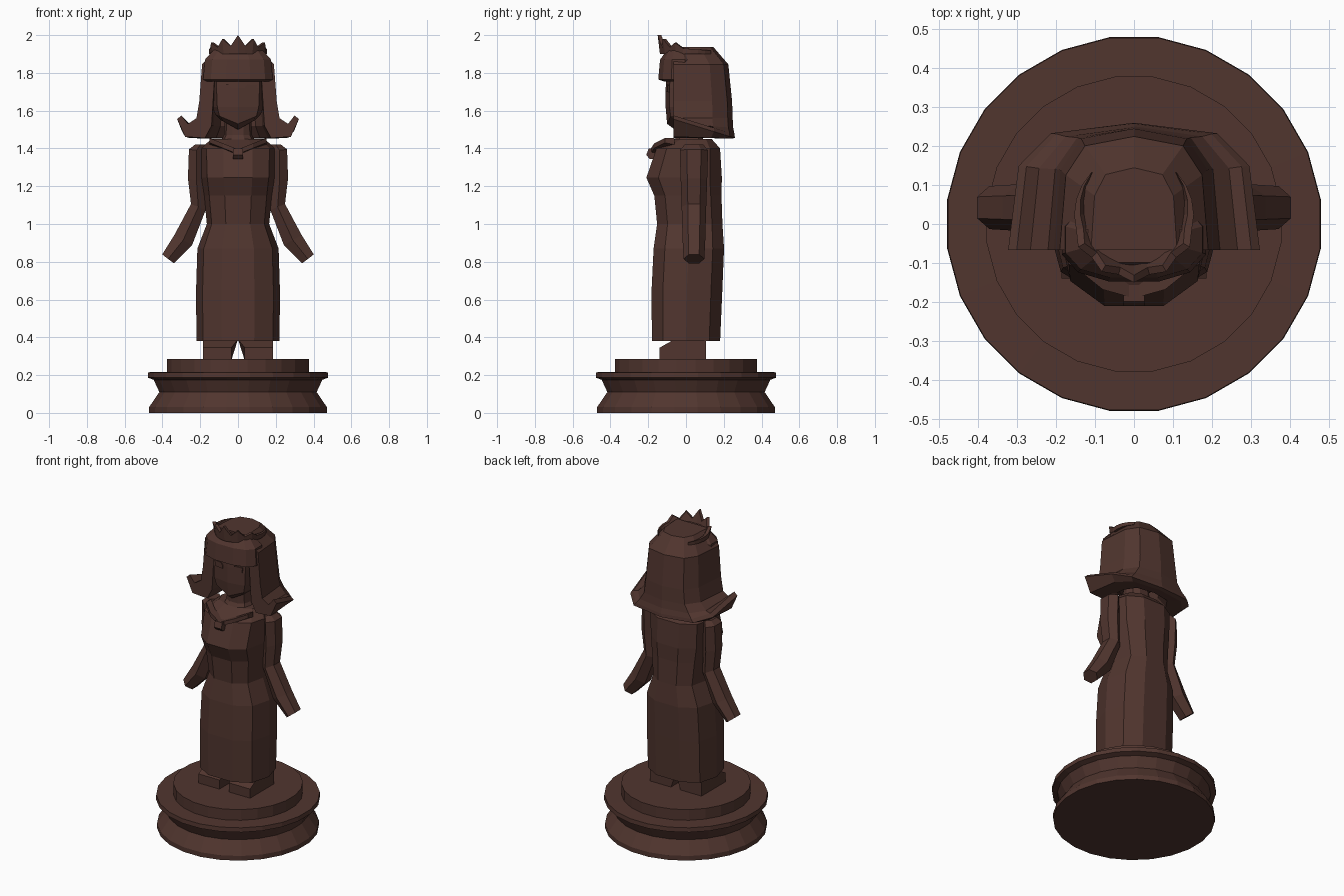
import bpy
import bmesh
import math

cube = bpy.data.objects.get("Cube")
if cube:
    bpy.data.objects.remove(cube, do_unlink=True)

brown = bpy.data.materials.new("dark brown")
brown.use_nodes = True
brown.diffuse_color = (.082, .036, .028, 1)
brown.node_tree.nodes["Principled BSDF"].inputs["Base Color"].default_value = brown.diffuse_color


def skin(name, rings, open_front=False):
    """Join rings of points into a closed faceted solid."""
    mesh_data = bmesh.new()
    rows = [[mesh_data.verts.new(point) for point in ring] for ring in rings]
    count = len(rows[0])
    for lower, upper in zip(rows, rows[1:]):
        for i in range(count - open_front):
            j = (i + 1) % count
            mesh_data.faces.new((lower[i], lower[j], upper[j], upper[i]))
    mesh_data.faces.new(rows[0])
    mesh_data.faces.new(rows[-1])
    if open_front:
        # One flat face joins the outer and inner front edges
        mesh_data.faces.new([row[0] for row in rows] + [row[-1] for row in reversed(rows)])
    bmesh.ops.recalc_face_normals(mesh_data, faces=mesh_data.faces)
    mesh = bpy.data.meshes.new(name)
    mesh_data.to_mesh(mesh)
    mesh_data.free()
    mesh.materials.append(brown)
    bpy.context.collection.objects.link(bpy.data.objects.new(name, mesh))


def rounded(value, power):
    """Push a sine or cosine outwards, for a squarer outline."""
    return math.copysign(abs(value) ** power, value)


def oval(z, width, depth, y=0, sides=10, power=.8, phase=.5, rise=0):
    """Horizontal ring; rise lifts its sides above its front."""
    ring = []
    for i in range(sides):
        angle = (i + phase) * math.tau / sides
        across = rounded(math.sin(angle), power)
        along = rounded(math.cos(angle), power)
        ring.append((width * across, y - depth * along, z + rise * abs(across)))
    return ring


def arch(z, width, depth, drop=0):
    """Horseshoe open to the front; drop lowers its back."""
    ring = []
    for i in range(7):
        angle = i * math.pi / 6
        across = rounded(math.cos(angle), .6)
        along = rounded(math.sin(angle), .6)
        ring.append((width * across, depth * along - .066, z - drop * along))
    return ring


# Round pedestal
pedestal_profile = [(.475, 0), (.475, .03), (.42, .11), (.45, .175),
                    (.482, .187), (.48, .215), (.38, .217), (.38, .286)]
skin("pedestal", [oval(z, radius, radius, sides=24, power=1) for radius, z in pedestal_profile])

# Dress: hem, thigh, hip, waist, ribs, bust, shoulder, top
skin("dress", [
    oval(.38, .22, .188),
    oval(.65, .222, .195, y=.005),
    oval(.87, .215, .194, y=.015),
    oval(1, .165, .18, y=.02),
    oval(1.15, .18, .185, y=.01),
    oval(1.245, .193, .208, y=-.01),
    oval(1.4, .198, .175, y=.012),
    oval(1.45, .14, .1, y=.04),
])

# Neck widening into the shoulders
skin("neck", [
    oval(1.42, .1, .09, y=.01),
    oval(1.47, .075, .07, y=.02),
    oval(1.57, .07, .07, y=.02),
])

# Shoulder cap, shoulder, upper arm, elbow, wrist and hand: x, z, half width
arm_joints = [(.2, 1.42, .03), (.22, 1.39, .043), (.22, 1.23, .05),
              (.21, 1.09, .045), (.29, .915, .058), (.37, .815, .042)]
eye_outline = [(.035, 1.7), (.095, 1.7), (.1, 1.735), (.05, 1.738), (.035, 1.72)]
toe_profile = [(-.14, .28), (-.14, .345), (-.06, .39), (.105, .39), (.105, .28)]

for sign, side in ((1, "left"), (-1, "right")):
    # Foot with a sloping toe, spreading from the middle at the ankle
    inner = [(sign * (.035 if z < .35 else 0), y, z) for y, z in toe_profile]
    outer = [(sign * .185, y, z) for y, z in toe_profile]
    skin(side + "_foot", [inner, outer])

    # Six-sided arm, each joint turned further outwards
    rings = []
    for i, (x, z, half_width) in enumerate(arm_joints):
        tilt = .13 * i
        depth = .08 - .005 * i if i else .05
        ring = []
        for corner in range(6):
            angle = (corner + .5) * math.tau / 6
            reach = half_width * rounded(math.cos(angle), .5)
            ring.append((sign * (x + reach * math.cos(tilt)),
                         .042 + depth * math.sin(angle),
                         z + reach * math.sin(tilt)))
        rings.append(ring)
    skin(side + "_arm", rings)

    # Slanted eye plate following the cheek
    skin(side + "_eye", [[(sign * x, .175 * x - offset, z) for x, z in eye_outline]
                         for offset in (.107, .114)])

    # Collar strip curving down from the shoulder to the pendant
    rings = []
    for x in (0, .08, .15):
        y, z = 3.5 * x * x - .19, 1.395 + .4 * x
        rings.append([(sign * x, y, z), (sign * x, y, z - .025),
                      (sign * x, y + .05, z - .035), (sign * x, y + .05, z)])
    skin(side + "_collar", rings)

# Pendant, leaning forward at the bottom
skin("pendant", [
    oval(1.345, .035, .03, y=-.17, sides=4),
    oval(1.365, .035, .04, y=-.18, sides=4),
    oval(1.4, .035, .03, y=-.175, sides=4),
])

# Head with a ridge down the face and a pointed chin
skin("head", [oval(z, width, depth, sides=8, power=.6, phase=0, rise=rise)
              for z, width, depth, rise in (
                  (1.5, .09, .06, .05), (1.53, .12, .1, .05),
                  (1.62, .135, .108, 0), (1.72, .14, .107, 0), (1.88, .135, .1, 0))])

# Hair shell: down the outside, round the flicked rim, up the inside
skin("hair", [
    arch(1.938, .11, .21),
    arch(1.845, .19, .29),
    arch(1.65, .205, .31),
    arch(1.56, .22, .313),
    arch(1.53, .265, .316, drop=.02),
    arch(1.575, .3, .323, drop=.1),
    arch(1.555, .322, .325, drop=.1),
    arch(1.462, .28, .3, drop=.01),
    arch(1.455, .175, .25),
    arch(1.52, .14, .2),
    arch(1.76, .125, .18),
], open_front=True)

# Fringe
skin("fringe", [oval(z, width, depth, y=-.04, sides=12) for z, width, depth in (
    (1.755, .17, .08), (1.765, .19, .11), (1.87, .18, .1), (1.925, .13, .06))])

# Crescent tiara with five points, tapering towards the back
rings = []
for step in range(-9, 10):
    place = abs(step)
    angle = math.radians(step * 15)
    pointed = place in (0, 2, 4)
    top = 2 - .01 * place if pointed else 1.945 - .003 * place
    lean = .012 if pointed else 0
    width = .038 * min(1, (9.3 - place) / 4)
    ring = []
    for reach, z in ((0, 1.9), (lean, top), (lean - width / 2, top), (-width, 1.9)):
        ring.append(((.153 + reach) * math.sin(angle),
                     .004 * place - (.138 + reach) * math.cos(angle), z))
    rings.append(ring)
skin("tiara", rings)
